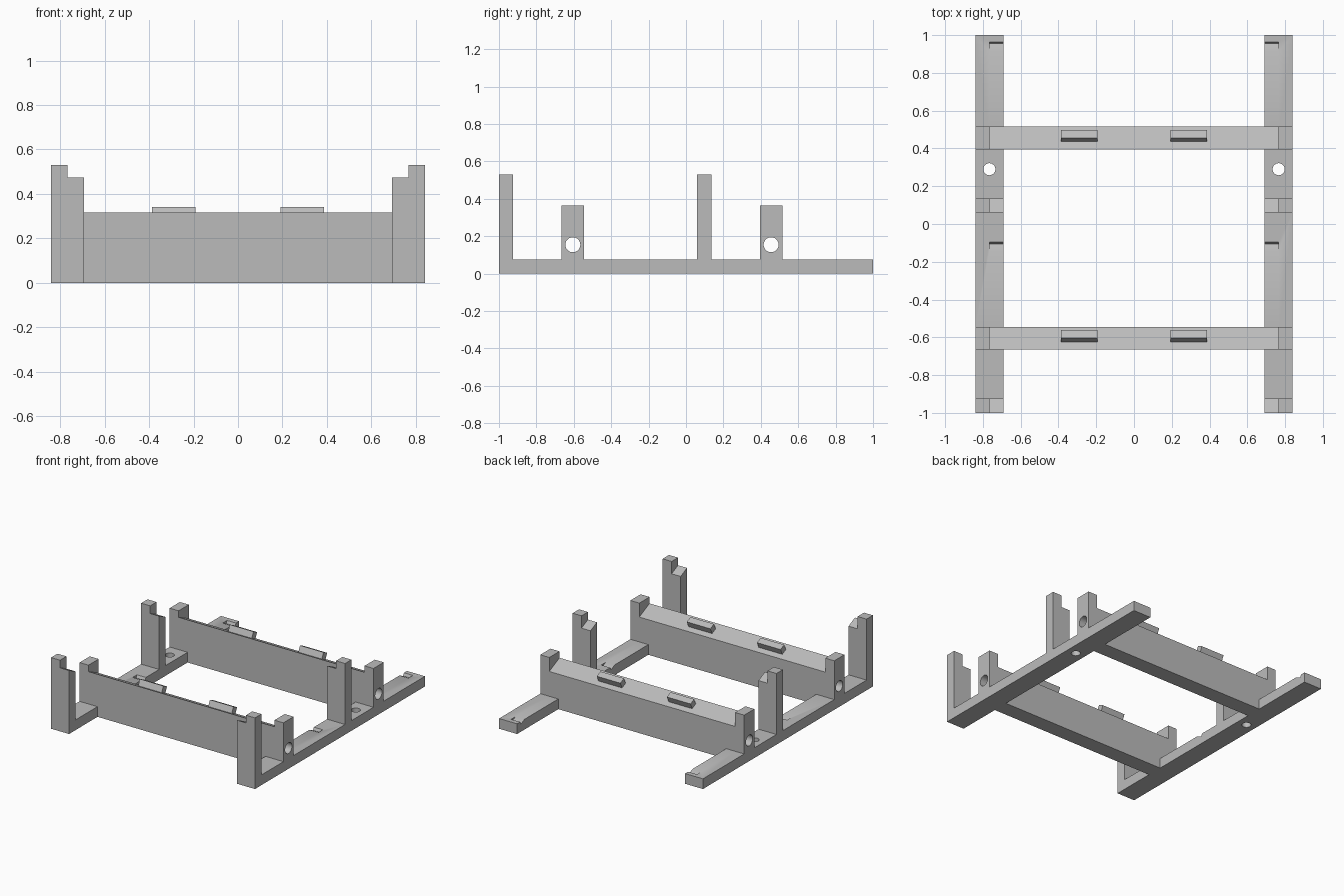
import bpy, bmesh, math
from mathutils import Matrix, Vector

cube = bpy.data.objects.get("Cube")
if cube:
    bpy.data.objects.remove(cube, do_unlink=True)

grey = bpy.data.materials.new("plain grey")
grey.use_nodes = True
COLOUR = (0.5, 0.5, 0.5, 1)
grey.diffuse_color = COLOUR
grey.node_tree.nodes["Principled BSDF"].inputs["Base Color"].default_value = COLOUR

# Main dimensions
INNER, STEP, OUTER = 0.692, 0.766, 0.84   # rail inside, shoulder, outside
RAIL_H = 0.076
TILT = math.radians(25)                   # angle of the resting surfaces
PITCH = 1.06                              # distance between the two bays


def rest(y):
    """Height of the tilted resting plane of the front bay."""
    return 0.317 - math.tan(TILT) * (y + 0.665)


def add_mesh(name, bm):
    bmesh.ops.recalc_face_normals(bm, faces=bm.faces[:])
    mesh = bpy.data.meshes.new(name)
    bm.to_mesh(mesh)
    bm.free()
    mesh.materials.append(grey)
    ob = bpy.data.objects.new(name, mesh)
    bpy.context.scene.collection.objects.link(ob)
    return ob


def extrude(name, profile, x0, x1):
    """Solid with a (y, z) profile running from x0 to x1."""
    bm = bmesh.new()
    face = bm.faces.new([bm.verts.new((x0, y, z)) for y, z in profile])
    new = bmesh.ops.extrude_face_region(bm, geom=[face])["geom"]
    bmesh.ops.translate(bm, vec=(x1 - x0, 0, 0),
                        verts=[v for v in new if isinstance(v, bmesh.types.BMVert)])
    return add_mesh(name, bm)


def block(name, x0, x1, y0, y1, top):
    return extrude(name, [(y0, 0), (y1, 0), (y1, top), (y0, top)], x0, x1)


def rod(name, centre, radius, length, axis):
    bm = bmesh.new()
    turn = Vector((0, 0, 1)).rotation_difference(Vector(axis)).to_matrix().to_4x4()
    bmesh.ops.create_cone(bm, cap_ends=True, segments=40, radius1=radius, radius2=radius,
                          depth=length, matrix=Matrix.Translation(centre) @ turn)
    return add_mesh(name, bm)


def combine(target, tool, operation):
    """Apply a boolean and drop the helper."""
    mod = target.modifiers.new("join", "BOOLEAN")
    mod.operation, mod.solver, mod.object = operation, "EXACT", tool
    bpy.context.view_layer.objects.active = target
    bpy.ops.object.modifier_apply(modifier=mod.name)
    bpy.data.objects.remove(tool, do_unlink=True)


def wedge(name, x0, x1, y0, y1, shift):
    """Solid from the ground up to the tilted resting plane."""
    return extrude(name, [(y0 + shift, 0), (y1 + shift, 0),
                          (y1 + shift, rest(y1)), (y0 + shift, rest(y0))], x0, x1)


solids, cutters = [], []
for shift in (0, PITCH):
    # Cross beam with a tilted top and a long bore
    y0, y1 = -0.665, -0.545
    solids.append(wedge("beam", -STEP, STEP, y0, y1, shift))
    cutters.append(rod("bore", (0, -0.605 + shift, 0.154), 0.04, 2, (1, 0, 0)))
    for s in (-1, 1):
        # Beam end block, tall upright and its tilted shoulder
        solids.append(block("beam_end", s * STEP, s * OUTER, y0 + shift, y1 + shift, 0.365))
        solids.append(block("upright", s * STEP, s * OUTER, -1 + shift, -0.925 + shift, 0.53))
        solids.append(wedge("shoulder", s * INNER, s * STEP, -1, -0.925, shift))
        # Tilted notch in the rail
        corner, top = -0.105, 0.1
        low = rest(corner)
        front = corner - (top - low) / math.tan(TILT)
        back = corner + (top - low) * math.tan(TILT)
        cutters.append(extrude("notch", [(front + shift, top), (corner + shift, low),
                                         (back + shift, top)], s * (INNER - 0.02), s * STEP))

# Side rails and their vertical holes
for s in (-1, 1):
    solids.append(block("rail", s * INNER, s * OUTER, -1, 1, RAIL_H))
    cutters.append(rod("hole", (s * STEP, 0.29, 0.04), 0.032, 0.3, (0, 0, 1)))

# Join everything into one solid frame
frame = solids.pop()
frame.name = "support_frame"
for part in reversed(solids):
    combine(frame, part, "UNION")
for tool in cutters:
    combine(frame, tool, "DIFFERENCE")
bpy.ops.object.select_all(action="DESELECT")
frame.select_set(True)
bpy.context.view_layer.objects.active = frame
bpy.ops.object.shade_smooth_by_angle(angle=math.radians(30))

# Tilted stop bars on the beams
SIZE = 0.047
c, s_ = math.cos(TILT) * SIZE, math.sin(TILT) * SIZE
for row, shift in (("front", 0), ("rear", PITCH)):
    for side, sign in (("right", -1), ("left", 1)):
        y = -0.624
        z = rest(y)
        y += shift
        extrude(f"{row}_{side}_stop", [(y, z), (y + c, z - s_),
                                       (y + c + s_, z - s_ + c), (y + s_, z + c)],
                sign * 0.192, sign * 0.386)
